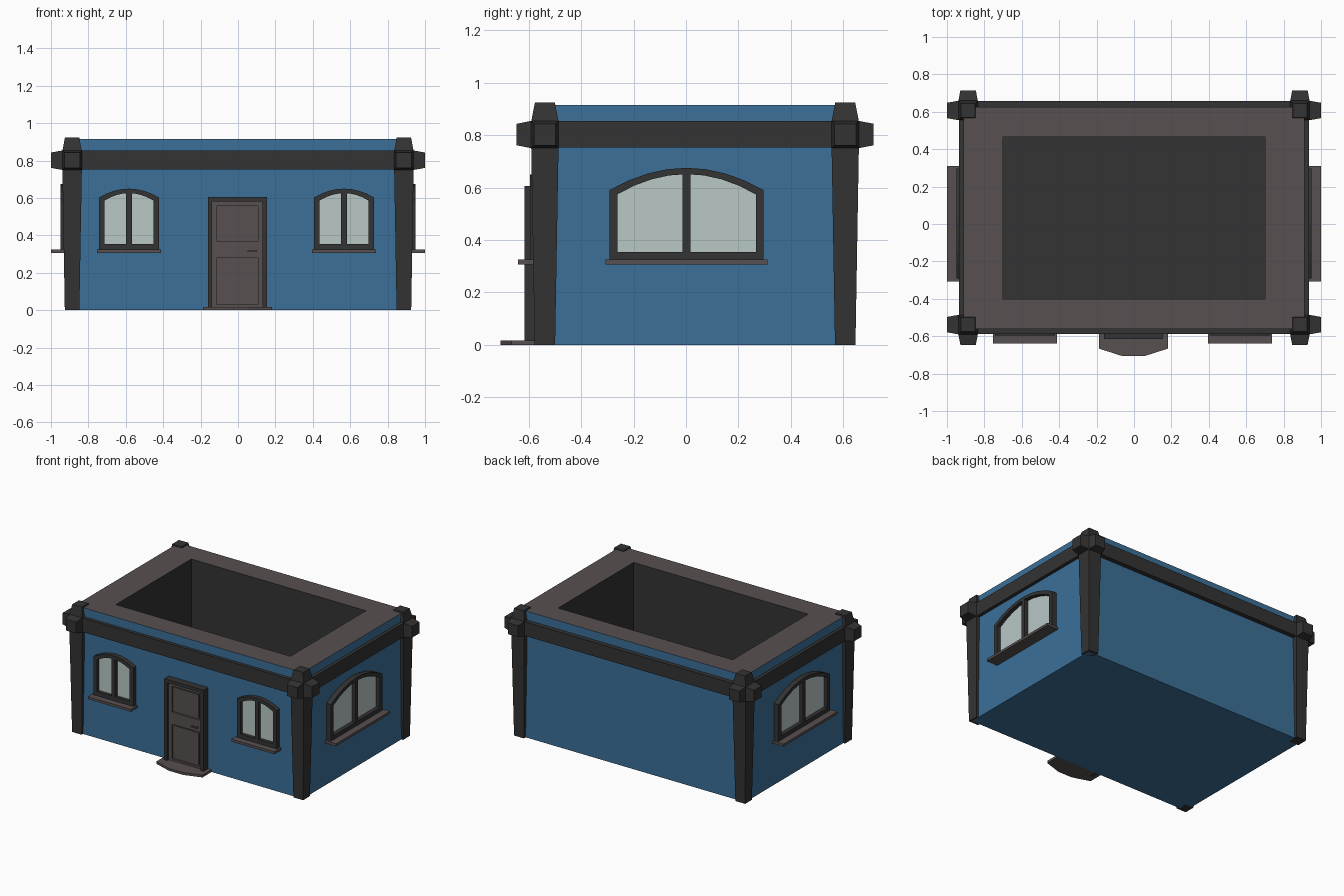
import bpy, bmesh, math
from mathutils import Matrix, Vector

if "Cube" in bpy.data.objects:
    bpy.data.objects.remove(bpy.data.objects["Cube"])


def mat(name, rgb):
    m = bpy.data.materials.new(name)
    m.diffuse_color = (*rgb, 1)
    m.use_nodes = True
    m.node_tree.nodes["Principled BSDF"].inputs["Base Color"].default_value = m.diffuse_color
    return m


BLUE = mat("blue wall", (0.045, 0.162, 0.314))
DARK = mat("charcoal trim", (0.033, 0.033, 0.033))
BROWN = mat("grey brown", (0.098, 0.080, 0.079))
GLASS = mat("pale glass", (0.48, 0.578, 0.565))


def finish(name, bm, material, mx=None):
    if mx:
        bm.transform(mx)
    bmesh.ops.recalc_face_normals(bm, faces=bm.faces)
    me = bpy.data.meshes.new(name)
    bm.to_mesh(me)
    bm.free()
    me.materials.append(material)
    ob = bpy.data.objects.new(name, me)
    bpy.context.collection.objects.link(ob)
    return ob


def loft(bm, a, b):
    """Closed solid between two matching point loops."""
    va, vb = [bm.verts.new(p) for p in a], [bm.verts.new(p) for p in b]
    bm.faces.new(va)
    bm.faces.new(vb)
    n = len(a)
    for i in range(n):
        j = (i + 1) % n
        bm.faces.new((va[i], va[j], vb[j], vb[i]))


def box(name, x0, x1, y0, y1, z0, z1, material, mx=None):
    bm = bmesh.new()
    q = [(x0, y0), (x1, y0), (x1, y1), (x0, y1)]
    loft(bm, [(x, y, z0) for x, y in q], [(x, y, z1) for x, y in q])
    return finish(name, bm, material, mx)


def taper(name, centre, direction, d0, d1, r0, r1, material):
    """Square frustum pointing along direction from distance d0 to d1."""
    d = Vector(direction)
    u = Vector((0, 0, 1)) if abs(d.z) < 0.5 else Vector((1, 0, 0))
    v = d.cross(u)
    c = Vector(centre)
    sq = [(1, 1), (-1, 1), (-1, -1), (1, -1)]
    bm = bmesh.new()
    loft(bm, [c + d * d0 + r0 * (u * a + v * b) for a, b in sq],
         [c + d * d1 + r1 * (u * a + v * b) for a, b in sq])
    return finish(name, bm, material)


# Body: block with an inset open well in the roof
X, Y0, Y1, TOP = 0.912, -0.562, 0.625, 0.915
HX, HY0, HY1, FLOOR = 0.70, -0.40, 0.465, 0.2
body = bmesh.new()


def rect(x, y0, y1, z):
    return [body.verts.new(p) for p in ((-x, y0, z), (x, y0, z), (x, y1, z), (-x, y1, z))]


loops = [rect(X, Y0, Y1, 0), rect(X, Y0, Y1, TOP), rect(HX, HY0, HY1, TOP), rect(HX, HY0, HY1, FLOOR)]
body.faces.new(loops[0]).material_index = 0
body.faces.new(loops[3]).material_index = 2
for k in range(3):
    for i in range(4):
        j = (i + 1) % 4
        f = body.faces.new((loops[k][i], loops[k][j], loops[k + 1][j], loops[k + 1][i]))
        f.material_index = (0, 1, 2)[k]
walls = finish("walls_and_roof", body, BLUE)
walls.data.materials.append(BROWN)
walls.data.materials.append(DARK)

# Corner posts with tapered knobs pointing up and outwards
PX, PF, PB, R, ZB = 0.887, -0.538, 0.607, 0.052, 0.802
for sx, xn in ((-1, "left"), (1, "right")):
    for py, sy, yn in ((PF, -1, "front"), (PB, 1, "back")):
        c = (sx * PX, py, ZB)
        tag = f"{yn}_{xn}"
        taper("post_" + tag, (sx * PX, py, 0), (0, 0, 1), 0, 0.752, 0.039, R, DARK)
        taper("post_block_" + tag, c, (0, 0, 1), -0.05, 0.05, R, R, DARK)
        taper("top_knob_" + tag, c, (0, 0, 1), 0.05, 0.122, R, 0.038, DARK)
        taper("side_knob_" + tag, c, (sx, 0, 0), R, 0.113, R, 0.041, DARK)
        taper("end_knob_" + tag, c, (0, sy, 0), R, 0.108, R, 0.041, DARK)

# Beams round the top
box("front_beam", -PX, PX, -0.587, Y0, 0.752, 0.853, DARK)
box("back_beam", -PX, PX, Y1, 0.658, 0.752, 0.853, DARK)
for s in (-1, 1):
    box("side_beam", *sorted((s * X, s * 0.936)), PF, PB, 0.752, 0.853, DARK)


# Arched windows, modelled facing -y and then placed
def arch(hw, z0, zs, zt, n=8):
    pts = [(-hw, z0), (hw, z0)]
    for i in range(n + 1):
        t = 1 - 2 * i / n
        pts.append((hw * t, zs + (zt - zs) * (1 - t * t)))
    return pts


def window(name, mx, hw, zs, zt, frame_d, sill_hw, sill_d):
    z0, w = 0.325, 0.03
    outer = arch(hw, z0, zs, zt)
    inner = arch(hw - w, z0 + w, zs - 0.016, zt - 0.024)
    n = len(outer)
    bm = bmesh.new()
    vs = [[bm.verts.new((u, y, z)) for u, z in prof]
          for prof, y in ((outer, 0), (outer, -frame_d), (inner, -frame_d), (inner, 0))]
    for k in range(4):
        a, b = vs[k], vs[(k + 1) % 4]
        for i in range(n):
            j = (i + 1) % n
            bm.faces.new((a[i], a[j], b[j], b[i]))
    finish(name + "_frame", bm, DARK, mx)
    bm = bmesh.new()
    loft(bm, [(u, -0.001, z) for u, z in inner], [(u, -0.009, z) for u, z in inner])
    finish(name + "_glass", bm, GLASS, mx)
    box(name + "_mullion", -0.015, 0.015, -frame_d, 0, z0 + w, zt - 0.022, DARK, mx)
    box(name + "_sill", -sill_hw, sill_hw, -sill_d, 0, 0.307, z0, BROWN, mx)


for x, nm in ((-0.583, "left"), (0.567, "right")):
    window("front_window_" + nm, Matrix.Translation((x, Y0, 0)), 0.16, 0.603, 0.65, 0.033, 0.172, 0.078)
for s, nm in ((-1, "left"), (1, "right")):
    mx = Matrix.Translation((s * X, 0.002, 0)) @ Matrix.Rotation(s * math.pi / 2, 4, 'Z')
    window("side_window_" + nm, mx, 0.294, 0.59, 0.675, 0.038, 0.309, 0.088)

# Door: frame, leaf of stiles and rails, sunk panels with raised fields
D = Matrix.Translation((-0.003, Y0, 0))
for s in (-1, 1):
    box("door_frame_side", *sorted((s * 0.135, s * 0.158)), -0.053, 0, 0, 0.605, DARK, D)
    box("door_stile", *sorted((s * 0.11, s * 0.135)), -0.034, 0, 0.017, 0.581, BROWN, D)
box("door_frame_top", -0.135, 0.135, -0.053, 0, 0.581, 0.605, DARK, D)
for z0, z1 in ((0.017, 0.03), (0.28, 0.368), (0.557, 0.581)):
    box("door_rail", -0.11, 0.11, -0.034, 0, z0, z1, BROWN, D)
for z0, z1 in ((0.03, 0.28), (0.368, 0.557)):
    box("door_panel", -0.11, 0.11, -0.02, 0, z0, z1, BROWN, D)
    box("door_panel_field", -0.1, 0.1, -0.026, -0.02, z0 + 0.01, z1 - 0.01, BROWN, D)
box("door_handle", 0.055, 0.105, -0.054, -0.046, 0.311, 0.32, BROWN, D)
box("door_handle_stem", 0.095, 0.105, -0.047, -0.034, 0.311, 0.32, BROWN, D)

# Doorstep with faceted front
step = [(-0.188, Y0), (-0.188, -0.666), (-0.06, -0.707), (0.054, -0.707), (0.182, -0.666), (0.182, Y0)]
bm = bmesh.new()
loft(bm, [(x, y, 0) for x, y in step], [(x, y, 0.017) for x, y in step])
finish("doorstep", bm, BROWN)
